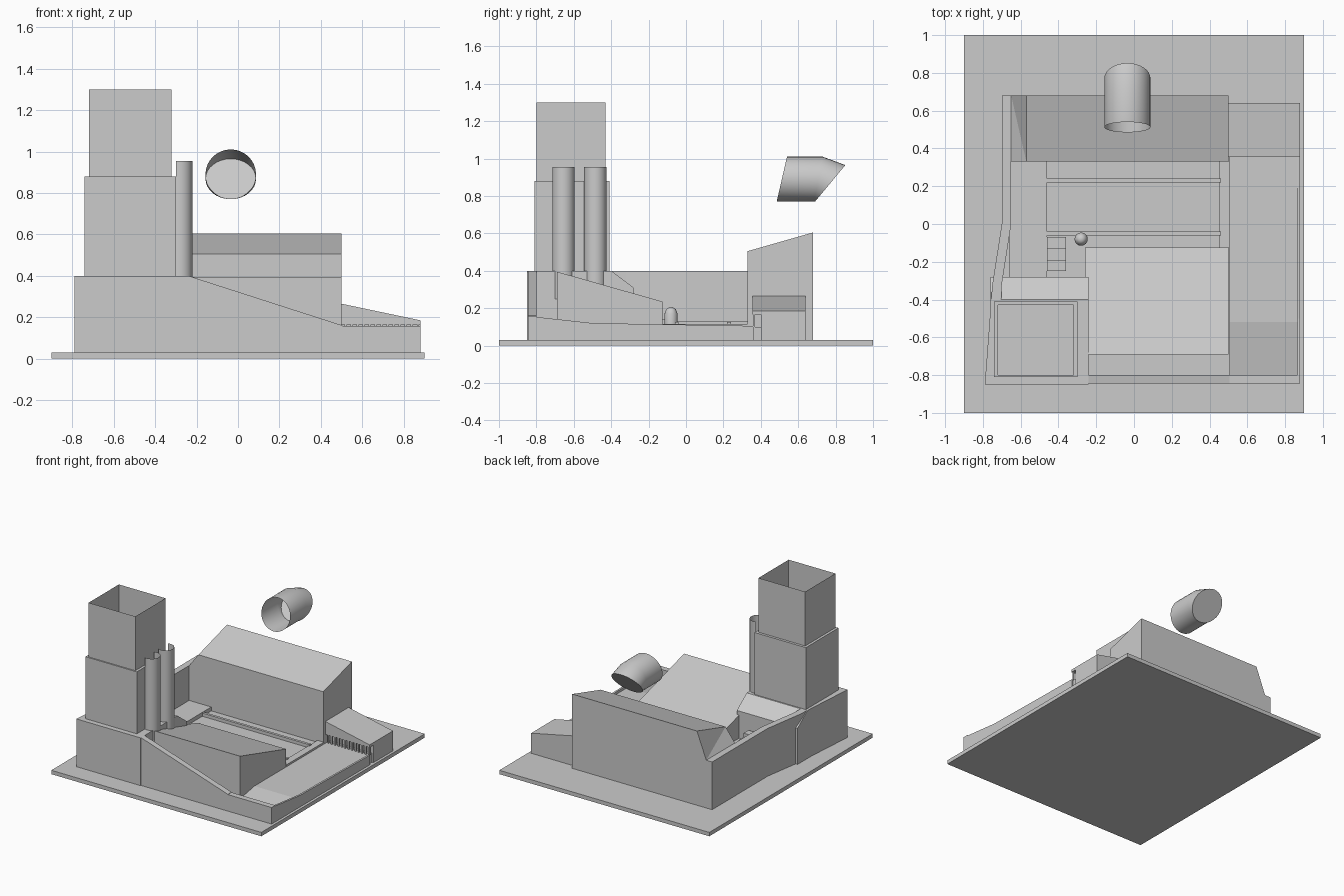
import bpy, bmesh, math
from mathutils import Vector

if "Cube" in bpy.data.objects:
    bpy.data.objects.remove(bpy.data.objects["Cube"])


def finish(name, bm, smooth=False):
    bmesh.ops.recalc_face_normals(bm, faces=bm.faces)
    me = bpy.data.meshes.new(name)
    bm.to_mesh(me)
    bm.free()
    ob = bpy.data.objects.new(name, me)
    bpy.context.collection.objects.link(ob)
    if smooth:
        bpy.ops.object.select_all(action='DESELECT')
        ob.select_set(True)
        bpy.context.view_layer.objects.active = ob
        bpy.ops.object.shade_smooth_by_angle(angle=math.radians(35))
    return ob


def prism(name, pts, axis, a, b):
    """Extrude a 2D outline along an axis from a to b."""
    put = {'x': lambda p, t: (t, p[0], p[1]),
           'y': lambda p, t: (p[0], t, p[1]),
           'z': lambda p, t: (p[0], p[1], t)}[axis]
    bm = bmesh.new()
    lo = [bm.verts.new(put(p, a)) for p in pts]
    hi = [bm.verts.new(put(p, b)) for p in pts]
    bm.faces.new(lo)
    bm.faces.new(hi)
    n = len(pts)
    for i in range(n):
        j = (i + 1) % n
        bm.faces.new((lo[i], lo[j], hi[j], hi[i]))
    return finish(name, bm)


def box(name, x0, x1, y0, y1, z0, z1):
    return prism(name, [(x0, y0), (x1, y0), (x1, y1), (x0, y1)], 'z', z0, z1)


def skin(name, rings, closed=True, cap_end=False, smooth=False):
    """Sheet through successive rings of points."""
    bm = bmesh.new()
    vs = [[bm.verts.new(p) for p in r] for r in rings]
    n = len(vs[0])
    for a, b in zip(vs, vs[1:]):
        for i in range(n if closed else n - 1):
            j = (i + 1) % n
            bm.faces.new((a[i], a[j], b[j], b[i]))
    if cap_end:
        bm.faces.new(vs[-1])
    return finish(name, bm, smooth)


def rect(x0, x1, y0, y1, z):
    return [(x0, y0, z), (x1, y0, z), (x1, y1, z), (x0, y1, z)]


# Ground slab
box("base_plate", -0.9, 0.9, -1, 1, 0, 0.03)

# Tower podium with sloped rear edge
prism("tower_podium", [(-0.85, 0.03), (-0.28, 0.03), (-0.28, 0.31), (-0.40, 0.40), (-0.85, 0.40)],
      'x', -0.76, -0.24)

# Perimeter wall along the left side
prism("left_wall", [(-0.79, -0.85), (-0.75, -0.32), (-0.70, 0), (-0.70, 0.68), (-0.65, 0.68),
                    (-0.65, 0), (-0.70, -0.32), (-0.72, -0.85)], 'z', 0.03, 0.40)

# Stepped tower, open at the top
skin("tower", [rect(-0.74, -0.30, -0.81, -0.41, 0.40), rect(-0.74, -0.30, -0.81, -0.41, 0.88),
               rect(-0.72, -0.32, -0.80, -0.43, 0.88), rect(-0.72, -0.32, -0.80, -0.43, 1.30)])

# Open half pipes on the tower's right side
for k, cy in enumerate((-0.655, -0.485)):
    arc = [math.radians(-110 + 220 * i / 20) for i in range(21)]
    skin(f"tower_pipe_{k + 1}",
         [[(-0.28 + 0.06 * math.cos(t), cy + 0.06 * math.sin(t), z) for t in arc]
          for z in (0.25, 0.955)], closed=False, smooth=True)

# Rear hall: roof rises to the back, left end slopes down to the wall
bm = bmesh.new()
pts = [(-0.66, 0.33, 0.03), (0.5, 0.33, 0.03), (0.5, 0.68, 0.03), (-0.66, 0.68, 0.03),
       (-0.65, 0.33, 0.40), (-0.65, 0.68, 0.40),
       (-0.57, 0.33, 0.505), (0.5, 0.33, 0.505), (0.5, 0.68, 0.605), (-0.57, 0.68, 0.605)]
v = [bm.verts.new(p) for p in pts]
for f in ((3, 2, 1, 0), (0, 1, 7, 6, 4), (1, 2, 8, 7), (2, 3, 5, 9, 8),
          (3, 0, 4, 5), (6, 7, 8, 9), (4, 6, 9, 5)):
    bm.faces.new([v[i] for i in f])
bmesh.ops.triangulate(bm, faces=[f for f in bm.faces if len(f.verts) == 4])
finish("rear_hall", bm)

# Central building with a roof falling towards the courtyard
prism("central_hall", [(-0.69, 0.03), (-0.125, 0.03), (-0.125, 0.235), (-0.69, 0.395)],
      'x', -0.26, 0.5)

# Sloped front parapet
prism("front_parapet", [(-0.24, 0.03), (0.505, 0.03), (0.505, 0.16), (-0.24, 0.40)],
      'y', -0.845, -0.80)

# Courtyard floor, raised side platform and low kerbs
box("courtyard_floor", -0.66, 0.46, -0.28, 0.33, 0.03, 0.10)
box("courtyard_platform", -0.66, -0.46, -0.28, 0.33, 0.03, 0.13)
box("rear_kerb", -0.60, 0.46, 0.22, 0.24, 0.03, 0.125)
box("front_kerb", -0.46, 0.46, -0.06, -0.04, 0.03, 0.125)
box("courtyard_edge", 0.45, 0.505, -0.125, 0.33, 0.03, 0.115)
for i in range(3):
    box(f"courtyard_step_{i + 1}", -0.46, -0.36, -0.25 + 0.06 * i, -0.19 + 0.06 * i,
        0.10, 0.20 - 0.03 * i)

# Small round post beside the central building
ring = [2 * math.pi * i / 16 for i in range(16)]
skin("round_post", [[(-0.28 + r * math.cos(t), -0.08 + r * math.sin(t), z) for t in ring]
                    for r, z in ((0.035, 0.10), (0.035, 0.17), (0.025, 0.195), (0.01, 0.205))],
     cap_end=True, smooth=True)

# Right terrace: floor with front ramp, parapets
prism("terrace_floor", [(-0.80, 0.03), (0.40, 0.03), (0.40, 0.10), (-0.52, 0.10), (-0.80, 0.05)],
      'x', 0.505, 0.868)
box("terrace_front_wall", 0.505, 0.88, -0.845, -0.80, 0.03, 0.158)
prism("terrace_right_wall", [(-0.845, 0.03), (0.36, 0.03), (0.36, 0.105), (-0.50, 0.12),
                             (-0.845, 0.158)], 'x', 0.865, 0.88)

# Rear right annex with a side-sloping roof and a row of posts
prism("annex", [(0.5, 0.03), (0.88, 0.03), (0.88, 0.185), (0.5, 0.265)], 'y', 0.40, 0.64)
prism("annex_canopy", [(0.5, 0.165), (0.88, 0.165), (0.88, 0.185), (0.5, 0.265)],
      'y', 0.355, 0.40)
for i in range(13):
    x = 0.515 + 0.029 * i
    box(f"annex_post_{i + 1}", x, x + 0.012, 0.358, 0.37, 0.10, 0.166)

# Floating bent tube: open front, angled closed back
tube = [2 * math.pi * i / 32 for i in range(32)]
rings = []
for y_bot, z_bot, y_top, z_top in ((0.485, 0.77, 0.54, 1.01), (0.685, 0.77, 0.73, 1.01),
                                   (0.69, 0.77, 0.852, 0.965)):
    c = Vector((-0.035, (y_bot + y_top) / 2, (z_bot + z_top) / 2))
    h = Vector((0, (y_top - y_bot) / 2, (z_top - z_bot) / 2))
    rings.append([c + Vector((0.122 * math.cos(t), 0, 0)) + h * math.sin(t) for t in tube])
skin("floating_tube", rings, cap_end=True, smooth=True)
